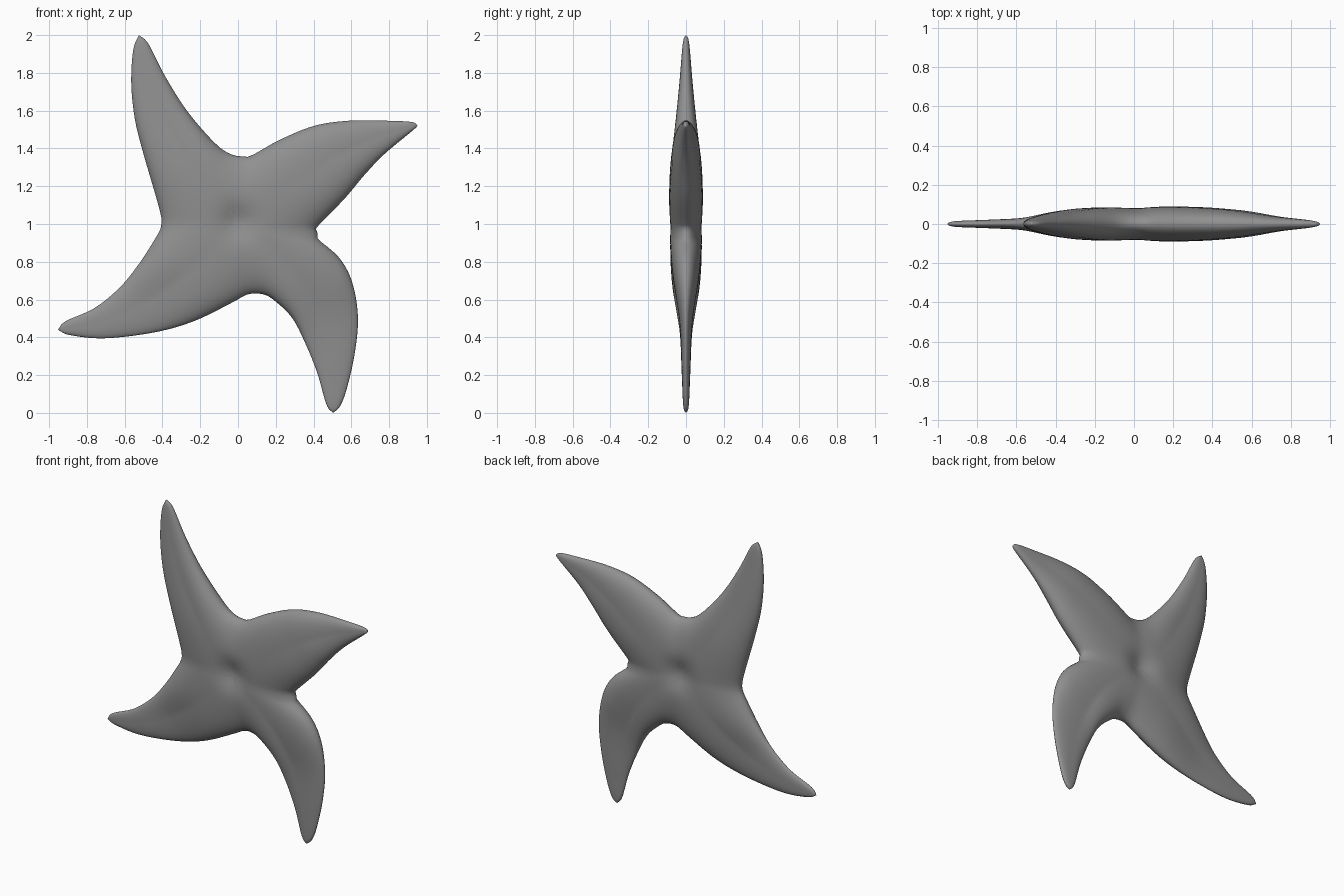
import bpy, bmesh, math
from mathutils import Vector

if "Cube" in bpy.data.objects:
    bpy.data.objects.remove(bpy.data.objects["Cube"])

N, K = 40, 14            # ribs along an arm, half the samples across it
CENTRE = Vector((0.0, 1.0))
TOP, RIGHT, BOTTOM, LEFT = (0.02, 1.358), (0.42, 0.955), (0.08, 0.633), (-0.405, 1.0)

# Each arm: (edge from first valley, edge from second valley, tip, thickness along arm)
ARMS = [
    ([LEFT, (-.405, 1.03), (-.43, 1.13), (-.50, 1.37), (-.545, 1.55), (-.565, 1.74), (-.555, 1.92)],
     [TOP, (-.025, 1.365), (-.09, 1.40), (-.18, 1.49), (-.285, 1.62), (-.39, 1.79), (-.475, 1.955)],
     (-.525, 2.0), (.088, .082, .055, .032, .015)),
    ([TOP, (.07, 1.362), (.22, 1.445), (.405, 1.52), (.59, 1.547), (.775, 1.547), (.92, 1.54)],
     [RIGHT, (.42, .985), (.565, 1.135), (.67, 1.26), (.775, 1.37), (.925, 1.495)],
     (.95, 1.52), (.088, .089, .070, .036, .015)),
    ([RIGHT, (.425, .92), (.537, .82), (.605, .69), (.635, .505), (.617, .31), (.575, .125), (.54, .035)],
     [BOTTOM, (.125, .63), (.18, .605), (.285, .505), (.36, .36), (.42, .21), (.468, .045)],
     (.503, 0.0), (.088, .077, .036, .023, .015)),
    ([BOTTOM, (.035, .622), (-.02, .59), (-.23, .487), (-.44, .427), (-.705, .395), (-.89, .412)],
     [LEFT, (-.412, .97), (-.44, .92), (-.52, .795), (-.625, .665), (-.76, .555), (-.913, .485)],
     (-.953, .44), (.088, .077, .036, .022, .015)),
]


def catmull(p, t):
    """Smooth curve through the points p at parameter t (0..len-1)."""
    i = min(int(t), len(p) - 2)
    f = t - i
    b, c = p[i], p[i + 1]
    a = p[i - 1] if i > 0 else b * 2 - c
    d = p[i + 2] if i + 2 < len(p) else c * 2 - b
    return 0.5 * (b * 2 + (c - a) * f + (a * 2 - b * 5 + c * 4 - d) * f * f
                  + (b * 3 - a - c * 3 + d) * f ** 3)


def resample(points, fractions):
    """Points at the given fractions of the curve's length."""
    p = [Vector(q) for q in points]
    fine = [catmull(p, (len(p) - 1) * i / 400) for i in range(401)]
    length = [0.0]
    for a, b in zip(fine, fine[1:]):
        length.append(length[-1] + (b - a).length)
    out, i = [], 0
    for s in fractions:
        goal = s * length[-1]
        while i < 399 and length[i + 1] < goal:
            i += 1
        f = (goal - length[i]) / max(length[i + 1] - length[i], 1e-9)
        out.append(fine[i].lerp(fine[i + 1], min(max(f, 0), 1)))
    return out


bm = bmesh.new()
# Ribs packed more tightly towards the tip
S = [0.5 * i / N + 0.5 * math.sin(math.pi / 2 * i / N) for i in range(N + 1)]

# Arms: front and back sheets spanning the two edges, meeting at the centre
for edge_a, edge_b, tip, thick in ARMS:
    A, B = resample(edge_a + [tip], S), resample(edge_b + [tip], S)
    bend = CENTRE - (A[0] + B[0]) / 2
    keys = [Vector((t, 0)) for t in thick]
    for side in (-1, 1):
        rows = []
        for s, a, b in zip(S, A, B):
            h = catmull(keys, s * 4).x * math.sqrt(max(0, 1 - s ** 24))
            row = []
            for j in range(-K, K + 1):
                u = math.sin(math.pi / 2 * j / K)
                p = (a + b) / 2 + (b - a) / 2 * u + bend * (1 - s) ** 2 * (1 - abs(u))
                y = side * h * math.sqrt(max(0, 1 - abs(u) ** 2.8))
                row.append(bm.verts.new((p.x, y, p.y)))
            rows.append(row)
        for r, q in zip(rows, rows[1:]):
            for j in range(2 * K):
                bm.faces.new((r[j], r[j + 1], q[j + 1], q[j]))
bmesh.ops.remove_doubles(bm, verts=bm.verts, dist=1e-4)

# Soften the joins between arms, then press in the centre dimples
inner = [v for v in bm.verts
         if abs(v.co.y) > 0.02 and math.hypot(v.co.x, v.co.z - 1) < 0.6]
for _ in range(10):
    bmesh.ops.smooth_vert(bm, verts=inner, factor=0.5, use_axis_y=True)
for v in inner:
    r = math.hypot(v.co.x, v.co.z - 1.01)
    v.co.y -= math.copysign(0.04 * math.exp(-(r / 0.085) ** 2), v.co.y)
bmesh.ops.recalc_face_normals(bm, faces=bm.faces)

mesh = bpy.data.meshes.new("four_armed_star")
bm.to_mesh(mesh)
bm.free()
star = bpy.data.objects.new("four_armed_star", mesh)
bpy.context.collection.objects.link(star)
for poly in mesh.polygons:
    poly.use_smooth = True

# Dark grey surface
grey = bpy.data.materials.new("dark_grey")
grey.diffuse_color = (0.28, 0.28, 0.28, 1)
grey.use_nodes = True
grey.node_tree.nodes["Principled BSDF"].inputs["Base Color"].default_value = grey.diffuse_color
mesh.materials.append(grey)
